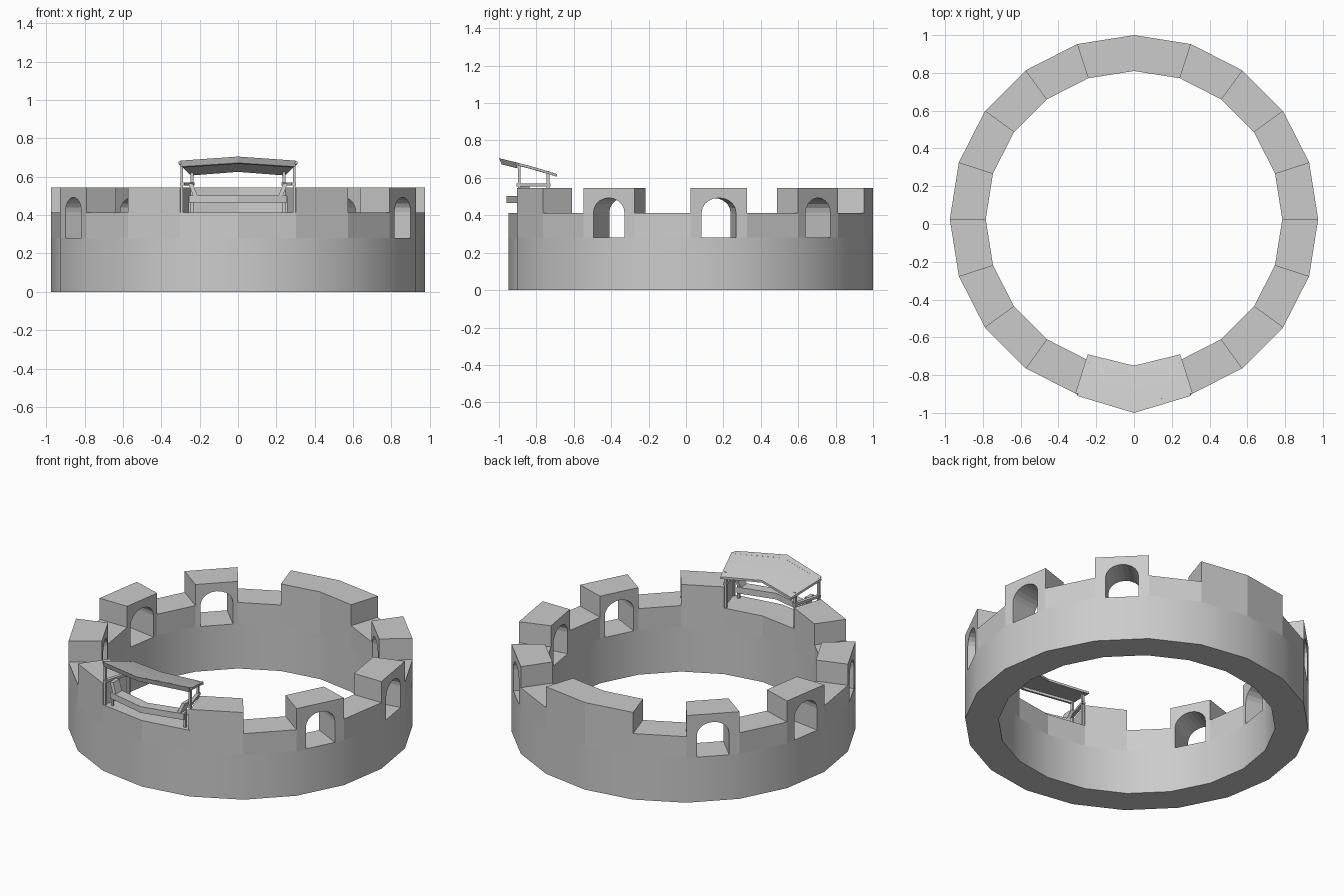
import bpy, bmesh
from math import sin, cos, pi, radians
from mathutils import Vector

if "Cube" in bpy.data.objects:
    bpy.data.objects.remove(bpy.data.objects["Cube"])

CY, RO, RI = 0.025, 0.975, 0.785      # ring centre and radii
SILL, LOW, HIGH = 0.28, 0.413, 0.545
STEP = radians(18)


def polar(r, a, z):
    return Vector((r * cos(a), CY + r * sin(a), z))


def finish(bm, name, smooth_below=None):
    bmesh.ops.remove_doubles(bm, verts=bm.verts, dist=1e-5)
    bmesh.ops.recalc_face_normals(bm, faces=bm.faces)
    me = bpy.data.meshes.new(name)
    bm.to_mesh(me)
    bm.free()
    ob = bpy.data.objects.new(name, me)
    bpy.context.collection.objects.link(ob)
    if smooth_below is not None:
        bpy.ops.object.select_all(action='DESELECT')
        ob.select_set(True)
        bpy.context.view_layer.objects.active = ob
        bpy.ops.object.shade_smooth_by_angle(angle=radians(30))
        for p in me.polygons:
            p.use_smooth = p.center.z < smooth_below
    return ob


def face(bm, pts):
    return bm.faces.new([bm.verts.new(p) for p in pts])


def prism(name, bottom, top):
    """Closed solid between two matching outlines."""
    bm = bmesh.new()
    face(bm, bottom)
    face(bm, top)
    n = len(bottom)
    for i in range(n):
        j = (i + 1) % n
        face(bm, [bottom[i], bottom[j], top[j], top[i]])
    return finish(bm, name)


def bar(name, a, b, sx, sy):
    """Upright or leaning bar of rectangular section from a to b."""
    c = [(-sx, -sy), (sx, -sy), (sx, sy), (-sx, sy)]
    ring = lambda p: [Vector(p) + Vector((u / 2, v / 2, 0)) for u, v in c]
    return prism(name, ring(a), ring(b))


# round wall: 20 bays counted anticlockwise from +x
ARCHED = {0, 2, 7, 9, 11, 18}
TALL = ARCHED | {4, 5, 13, 16}
height = lambda i: HIGH if i % 20 in TALL else LOW

# opening outline, measured along the bay
HW, SPRING, RISE = 0.093, 0.415, 0.078
opening = [(-HW, SILL)] + [(-HW * cos(pi * k / 10), SPRING + RISE * sin(pi * k / 10))
                           for k in range(11)] + [(HW, SILL)]

bm = bmesh.new()
for i in range(20):
    a, b, h = i * STEP, (i + 1) * STEP, height(i)
    mid = (a + b) / 2
    along = Vector((-sin(mid), cos(mid), 0))
    rims = []
    for r in (RO, RI):
        face(bm, [polar(r, a, 0), polar(r, b, 0), polar(r, b, SILL), polar(r, a, SILL)])
        corners = [polar(r, a, SILL), polar(r, a, h), polar(r, b, h), polar(r, b, SILL)]
        if i in ARCHED:
            rim = [polar(r * cos(STEP / 2), mid, z) + along * u for u, z in opening]
            face(bm, corners + rim[::-1])
            rims.append(rim)
        else:
            face(bm, corners)
    if rims:
        n = len(opening)
        for k in range(n):
            j = (k + 1) % n
            face(bm, [rims[0][k], rims[0][j], rims[1][j], rims[1][k]])
    for z in (0, h):
        face(bm, [polar(RO, a, z), polar(RO, b, z), polar(RI, b, z), polar(RI, a, z)])
    h2 = height(i + 1)
    if h != h2:
        face(bm, [polar(RO, b, h), polar(RI, b, h), polar(RI, b, h2), polar(RO, b, h2)])
finish(bm, "round_wall", smooth_below=SILL)


# canopy: bent slab sloping down towards the courtyard
def bent(outer, inner, z):
    (ox, oy, oc), (ix, iy, ic) = outer, inner
    return [Vector((x, y, z(y))) for x, y in
            [(-ox, oy), (0, oc), (ox, oy), (ix, iy), (0, ic), (-ix, iy)]]


slope = lambda y: 0.705 - 0.22 * (y + 1) - 0.17 * (y + 1) ** 2
roof_out, roof_mid, roof_in = (0.31, -0.895, -0.985), (0.28, -0.80, -0.875), (0.245, -0.69, -0.75)
for name, o, n in (("canopy_front", roof_out, roof_mid), ("canopy_rear", roof_mid, roof_in)):
    prism(name, bent(o, n, lambda y: slope(y) - 0.014), bent(o, n, slope))
# thick front edge of the canopy
prism("canopy_fascia",
      bent((0.295, -0.905, -0.985), (0.29, -0.885, -0.965), lambda y: slope(y) - 0.03),
      bent((0.30, -0.91, -1.0), (0.295, -0.885, -0.965), slope))

# bent front board of the balcony
flat = lambda h: (lambda y: h)
prism("balcony_board", bent((0.255, -0.90, -0.96), (0.235, -0.835, -0.895), flat(0.465)),
      bent((0.255, -0.90, -0.96), (0.235, -0.835, -0.895), flat(0.503)))

for side, s in (("left", -1), ("right", 1)):
    # canopy posts
    bar(side + "_front_post", (s * 0.293, -0.892, LOW), (s * 0.293, -0.892, 0.668), 0.014, 0.014)
    bar(side + "_rear_post", (s * 0.240, -0.738, LOW), (s * 0.240, -0.738, 0.636), 0.014, 0.014)
    bar(side + "_board_leg", (s * 0.252, -0.88, LOW), (s * 0.252, -0.88, 0.50), 0.014, 0.014)
    # handrail between the posts
    prism(side + "_handrail", *[[Vector((s * x, y, z)) for x, y in
          [(0.302, -0.905), (0.280, -0.905), (0.226, -0.725), (0.248, -0.725)]]
          for z in (0.555, 0.57)])
    # flared end of the board
    bar(side + "_board_end", (s * 0.218, -0.875, 0.49), (s * 0.248, -0.865, 0.565), 0.022, 0.06)
